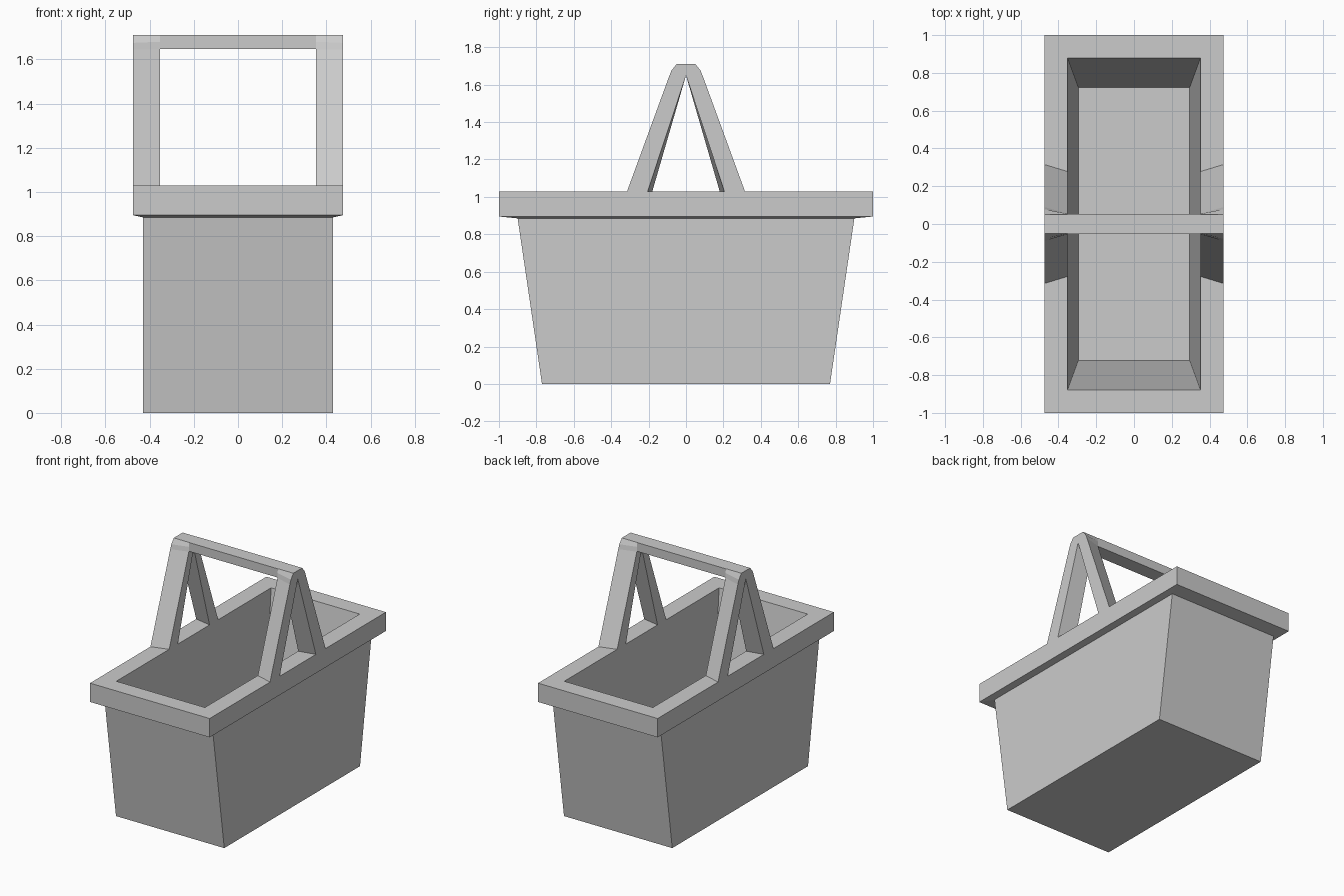
import bpy, bmesh

if "Cube" in bpy.data.objects:
    bpy.data.objects.remove(bpy.data.objects["Cube"])


def loft(name, loops, mirror=False):
    """Bridge successive equal-length loops and cap both ends."""
    bm = bmesh.new()
    rows = [[bm.verts.new(p) for p in loop] for loop in loops]
    for a, b in zip(rows, rows[1:]):
        for i in range(len(a)):
            j = (i + 1) % len(a)
            bm.faces.new((a[i], a[j], b[j], b[i]))
    bm.faces.new(rows[0][::-1])
    bm.faces.new(rows[-1])
    bmesh.ops.recalc_face_normals(bm, faces=bm.faces[:])
    mesh = bpy.data.meshes.new(name)
    bm.to_mesh(mesh)
    bm.free()
    ob = bpy.data.objects.new(name, mesh)
    bpy.context.collection.objects.link(ob)
    if mirror:
        ob.modifiers.new("Mirror", 'MIRROR')
    return ob


def rect(x, y, z):
    return [(-x, -y, z), (x, -y, z), (x, y, z), (-x, y, z)]


def arch(x, outer, inner_y):
    """A-shaped outline: up one leg, over the top, down, then the opening."""
    pts = outer + [(-y, z) for y, z in reversed(outer)]
    pts += [(-inner_y, 1.03), (0, 1.65), (inner_y, 1.03)]
    return [(x, y, z) for y, z in pts]


# Basket: tapered outer wall, rim, tapered inner wall and floor
loft("basket_body", [rect(0.43, 0.77, 0), rect(0.43, 0.90, 0.885),
                     rect(0.475, 1.0, 0.895), rect(0.475, 1.0, 1.03),
                     rect(0.352, 0.878, 1.03), rect(0.295, 0.722, 0.05)])

# Handle side frames, narrowing towards the inside
loft("handle_legs", [
    arch(0.352, [(0.278, 1.03), (0.055, 1.645), (0.054, 1.68), (0.05, 1.71)], 0.18),
    arch(0.475, [(0.315, 1.03), (0.09, 1.645), (0.078, 1.675), (0.05, 1.71)], 0.205)],
    mirror=True)

# Handle grip bar
loft("handle_grip", [rect(0.353, 0.052, 1.647), rect(0.353, 0.052, 1.71)])
